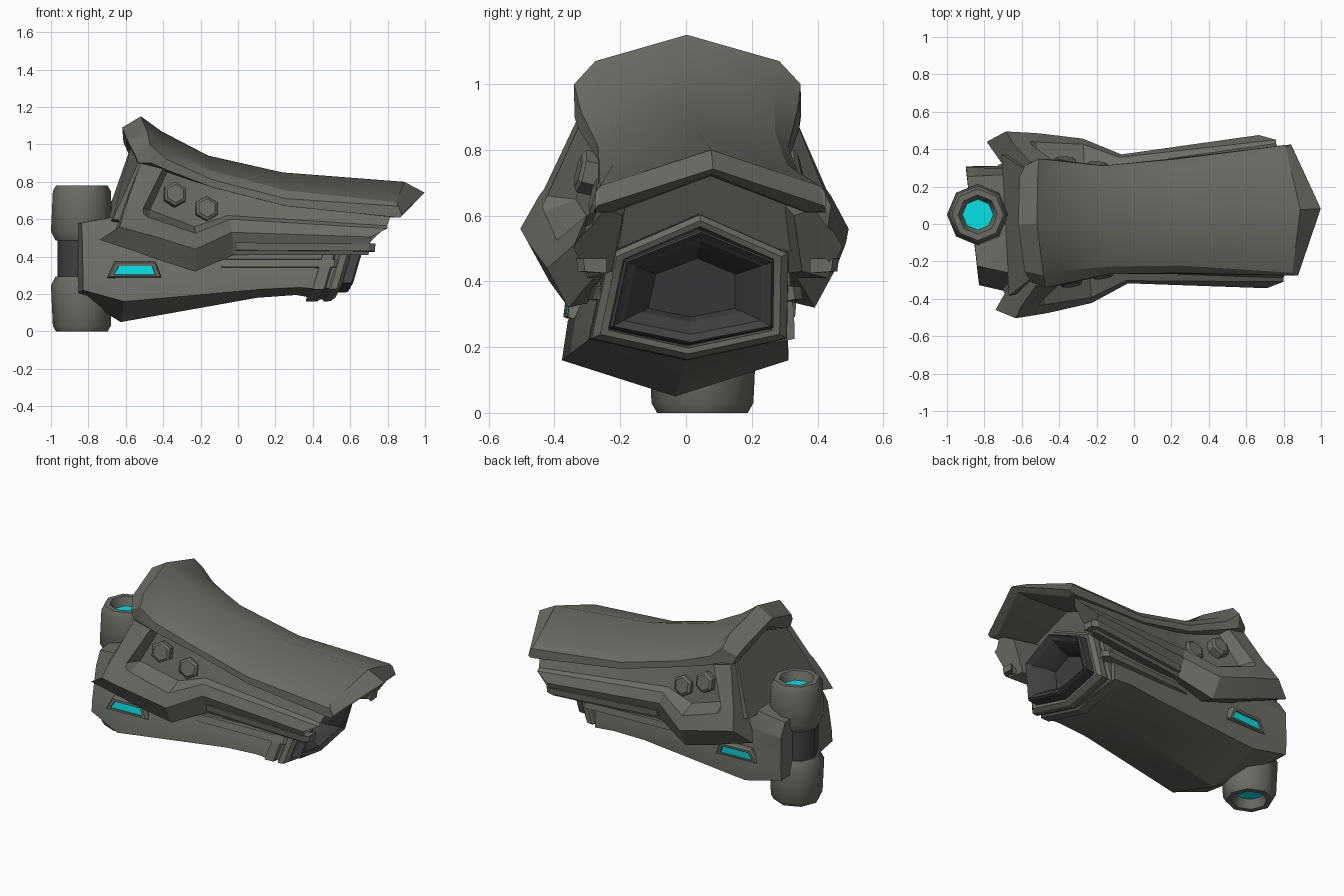
import bpy, bmesh, math
from mathutils import Vector


def material(name, rgb):
    m = bpy.data.materials.new(name)
    m.diffuse_color = (*rgb, 1)
    return m


GREY = material("warm_grey", (0.15, 0.15, 0.13))
DARK = material("dark_grey", (0.054, 0.054, 0.055))
CYAN = material("cyan_glow", (0.001, 0.84, 0.87))
YAW = math.radians(3)


def place(p, lean):
    # slight yaw of the whole shell, the lower parts also lean sideways
    x, y, z = p
    if lean:
        y -= 0.03 * min(1, max(0, (0.5 - z) / 0.3))
    return (x * math.cos(YAW) - y * math.sin(YAW),
            x * math.sin(YAW) + y * math.cos(YAW) + 0.03, z)


def loft(name, rings, mat, lean=False, turned=True, smooth=20):
    bm = bmesh.new()
    rows = [[bm.verts.new(place(p, lean) if turned else p) for p in r] for r in rings]
    n = len(rows[0])
    for a, b in zip(rows, rows[1:]):
        for i in range(n):
            j = (i + 1) % n
            bm.faces.new((a[i], a[j], b[j], b[i]))
    bm.faces.new(rows[0][::-1])
    bm.faces.new(rows[-1])
    bmesh.ops.recalc_face_normals(bm, faces=bm.faces)
    me = bpy.data.meshes.new(name)
    bm.to_mesh(me)
    bm.free()
    me.materials.append(mat)
    ob = bpy.data.objects.new(name, me)
    bpy.context.collection.objects.link(ob)
    bpy.ops.object.select_all(action='DESELECT')
    ob.select_set(True)
    bpy.context.view_layer.objects.active = ob
    bpy.ops.object.shade_smooth_by_angle(angle=math.radians(smooth))
    return ob


def both(half):
    # half section from top centre to bottom centre, mirrored into a ring
    return half + [(x, -y, z) for x, y, z in half[-2:0:-1]]


def at(x, pts):
    return both([(x, y, z) for y, z in pts])


# Top plate with rim
plate = [
    [(-.62, 0, 1.09), (-.60, .25, 1.01), (-.57, .31, .95), (-.55, .32, .90), (-.55, .27, .90), (-.60, 0, 1.03)],
    [(-.52, 0, 1.15), (-.50, .28, 1.07), (-.49, .345, 1.0), (-.48, .345, .90), (-.48, .28, .88), (-.50, 0, 1.0)],
    [(-.41, 0, 1.07), (-.41, .26, .98), (-.40, .33, .92), (-.39, .335, .86), (-.39, .27, .85), (-.41, 0, .96)],
    [(-.16, 0, .94), (-.16, .25, .86), (-.15, .29, .81), (-.15, .29, .77), (-.15, .24, .77), (-.16, 0, .85)],
    [(.24, 0, .85), (.24, .265, .755), (.24, .305, .71), (.24, .31, .67), (.24, .26, .67), (.24, 0, .77)],
    [(.89, 0, .80), (.83, .335, .69), (.84, .35, .67), (.83, .35, .61), (.80, .29, .61), (.85, 0, .72)],
    [(1.0, 0, .742), (.86, .345, .63), (.86, .35, .62), (.85, .35, .61), (.83, .30, .612), (.95, 0, .725)],
]
top = loft("top_plate", [both(s) for s in plate], GREY)
# soft ridge along the middle of the top
for e in top.data.edges:
    a, b = e.vertices
    if a % 10 == 0 and b % 10 == 0 and 10 <= min(a, b) and max(a, b) <= 50:
        e.use_edge_sharp = False

# Core under the plate, with the sloping back wall
core = [
    [(-.57, 0, 1.0), (-.55, .28, .90), (-.69, .38, .60), (-.69, 0, .56)],
    [(-.15, 0, .87), (-.15, .24, .78), (-.15, .27, .50), (-.15, 0, .45)],
    [(.56, 0, .75), (.56, .29, .63), (.48, .31, .48), (.45, 0, .55)],
]
loft("core", [both(s) for s in core], GREY)

# Lower body, its back end set slightly askew
back = at(-.865, [(0, .58), (.24, .58), (.29, .50), (.31, .34), (.315, .30), (.315, .22), (0, .20)])
loft("lower_body", [
    [(x - .06 * y, y + .03, z) for x, y, z in back],
    at(-.63, [(0, .62), (.27, .62), (.30, .50), (.31, .35), (.335, .28), (.345, .16), (0, .05)]),
    at(.10, [(0, .60), (.24, .58), (.26, .50), (.28, .36), (.30, .31), (.30, .225), (0, .18)]),
    at(.31, [(0, .60), (.24, .57), (.26, .50), (.28, .36), (.30, .31), (.305, .235), (0, .195)]),
    at(.44, [(0, .59), (.18, .53), (.26, .48), (.28, .36), (.295, .31), (.305, .225), (0, .172)]),
], GREY, lean=True)


# Front collar and hollow dark nozzle, both tilted forward at the top
def nozzle_ring(x, s, t):
    half = [(0, .605), (.275, .485), (.30, .225), (0, .16)]
    pts = [(y * s, .38 + (z - .38) * t) for y, z in half]
    return [(px, py - .02, pz) for px, py, pz in
            both([(x + .3 * (z - .22), y, z) for y, z in pts])]


loft("front_collar", [nozzle_ring(x, s, s) for x, s in
     [(.38, 1.0), (.44, 1.0), (.45, .95), (.465, .95), (.475, 1), (.51, .99), (.53, .91), (.525, .83), (.42, .80)]],
     GREY, lean=True)
loft("nozzle", [nozzle_ring(x, s, t) for x, s, t in
     [(.44, .84, .80), (.58, .83, .78), (.59, .80, .75), (.575, .74, .68), (.57, .70, .64), (.51, .52, .47), (.45, .44, .40)]],
     DARK, lean=True)

# Each side: panel with recessed pocket, rail, bolts, lit window
panel = [
    [(-.54, .33, .90), (-.62, .43, .68), (-.63, .445, .66), (-.66, .50, .56), (-.765, .45, .49), (-.69, .33, .50), (-.54, .25, .88)],
    [(-.42, .335, .87), (-.53, .425, .66), (-.53, .44, .63), (-.52, .485, .52), (-.55, .425, .42), (-.52, .30, .44), (-.42, .24, .85)],
    [(-.39, .275, .86), (-.49, .34, .65), (-.50, .435, .61), (-.48, .48, .51), (-.50, .42, .40), (-.48, .29, .42), (-.39, .22, .83)],
    [(-.22, .25, .80), (-.25, .295, .56), (-.25, .41, .525), (-.25, .44, .44), (-.25, .375, .32), (-.25, .25, .35), (-.22, .19, .76)],
    [(-.05, .25, .76), (-.07, .285, .62), (-.06, .33, .60), (-.05, .345, .53), (-.04, .31, .41), (-.04, .24, .42), (-.05, .19, .72)],
    [(.80, .32, .62), (.78, .36, .565), (.78, .38, .55), (.69, .41, .505), (.68, .365, .41), (.64, .29, .43), (.74, .26, .60)],
]


def trapezoid(y, grow, s):
    return [(x, s * y, z) for x, z in
            [(-.682 - grow, .305 - grow * .5), (-.463 + grow, .305 - grow * .5),
             (-.48 + grow * .6, .348 + grow * .7), (-.655 - grow * .6, .348 + grow * .7)]]


for s, side in ((-1, "right"), (1, "left")):
    loft(side + "_side_panel", [[(x, s * y, z) for x, y, z in r] for r in panel], GREY)

    # stepped rails along the lower edge of the panel
    loft(side + "_panel_rail", [[(x, s * y, z) for y, z in
         ((w, h), (w - .005, h - .04), (w - .07, h - .045), (w - .07, h))]
         for x, w, h in ((-.03, .34, .475), (.68, .40, .47), (.715, .38, .47))], GREY)
    loft(side + "_body_rail", [[(x, s * y, z) for y, z in
         ((w, .385), (w + .01, .345), (w - .08, .33), (w - .08, .39))]
         for x, w in ((-.16, .28), (-.08, .30), (.50, .305), (.53, .28))], GREY, lean=True)

    # hexagonal bolts
    out = Vector((0.1, s * .96, .22)).normalized()
    u = Vector((1, 0, 0)).cross(out).normalized()
    v = out.cross(u)
    for k, c in enumerate(((-.355, .305, .73), (-.185, .27, .653))):
        centre = Vector((c[0], s * c[1], c[2]))
        loft(f"{side}_bolt_{k + 1}", [
            [tuple(centre + out * d + r * (u * math.cos(i * math.pi / 3) + v * math.sin(i * math.pi / 3)))
             for i in range(6)] for d, r in ((-.06, .066), (.026, .066), (.036, .05), (.036, .045))], GREY)

    # window frame and glowing strip
    loft(side + "_window_frame", [trapezoid(y, g, s) for y, g in
         ((.26, .04), (.335, .035), (.346, .025), (.346, .004), (.335, 0))], GREY, lean=True)
    loft(side + "_window_light", [trapezoid(y, g, s) for y, g in ((.334, .001), (.338, .001))], CYAN, lean=True)


# Octagonal canister at the back
def octagon(r, z):
    return [(-.835 + r * math.cos(i * math.pi / 4), .05 + r * math.sin(i * math.pi / 4), z) for i in range(8)]


cap = [(.11, .485), (.14, .485), (.165, .535), (.155, .75), (.138, .78), (.105, .78), (.082, .72)]
for name, flip in (("upper", False), ("lower", True)):
    def level(z):
        return (.78 - z) if flip else z
    loft(name + "_canister_cap", [octagon(r, level(z)) for r, z in cap], GREY, turned=False, smooth=46)
    loft(name + "_canister_light", [octagon(.082, level(z)) for z in (.718, .726)], CYAN, turned=False)
loft("canister_core", [octagon(.13, z) for z in (.22, .56)], DARK, turned=False, smooth=46)
